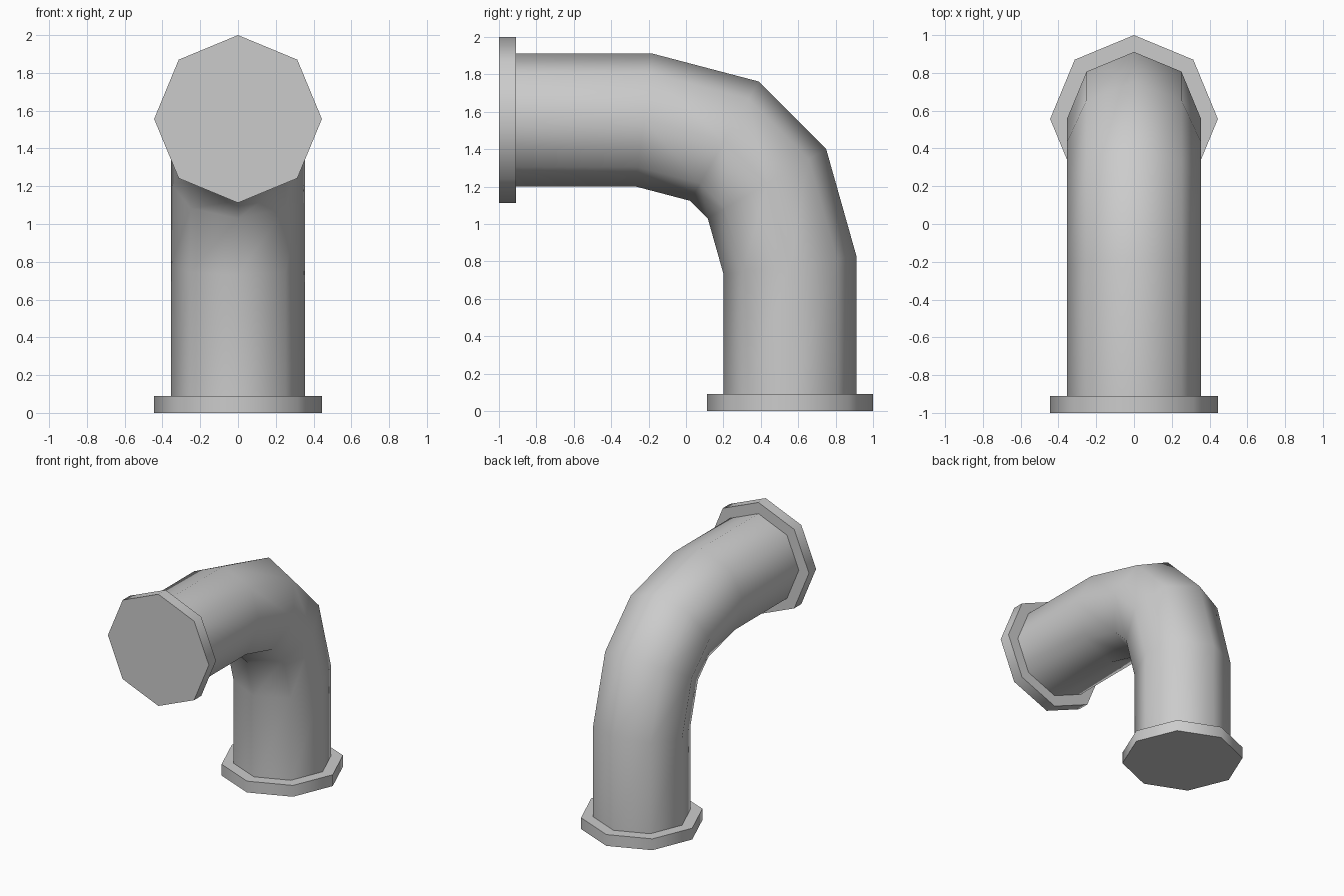
import bpy
import bmesh
from math import sin, cos, pi, radians
from mathutils import Vector

SIDES = 8
PIPE_R = 0.355
FLANGE_R = 0.444
FLANGE_T = 0.09
AXIS_Y, AXIS_Z = 0.556, 1.556   # centre lines of the upright and level runs

cube = bpy.data.objects.get("Cube")
if cube:
    bpy.data.objects.remove(cube, do_unlink=True)

grey = bpy.data.materials.new("grey metal")
grey.use_nodes = True
colour = (0.6, 0.6, 0.6, 1)
grey.diffuse_color = colour
grey.node_tree.nodes["Principled BSDF"].inputs["Base Color"].default_value = colour


def finish(obj):
    obj.data.materials.append(grey)
    bpy.ops.object.select_all(action='DESELECT')
    obj.select_set(True)
    bpy.context.view_layer.objects.active = obj
    bpy.ops.object.shade_smooth_by_angle(angle=radians(60))


def flange(name, location, rotation):
    bpy.ops.mesh.primitive_cylinder_add(vertices=SIDES, radius=FLANGE_R, depth=FLANGE_T,
                                        location=location, rotation=rotation)
    obj = bpy.context.object
    obj.name = name
    finish(obj)


# Elbow pipe: mitred rings swept along the bent centre line
path = [Vector((0, y, z)) for y, z in (
    (AXIS_Y, FLANGE_T / 2), (AXIS_Y, 0.78), (0.433, 1.215),
    (0.205, 1.443), (-0.225, AXIS_Z), (FLANGE_T / 2 - 1, AXIS_Z))]
bm = bmesh.new()
rings = []
for i, centre in enumerate(path):
    before = (centre - path[i - 1]).normalized() if i else None
    after = (path[i + 1] - centre).normalized() if i < len(path) - 1 else before
    before = before or after
    tangent = (before + after).normalized()
    stretch = 1 / tangent.dot(after)
    outward = Vector((0, tangent.z, -tangent.y)) * stretch
    rings.append([bm.verts.new(centre + PIPE_R * (Vector((cos(a), 0, 0)) + outward * sin(a)))
                  for a in (2 * pi * k / SIDES for k in range(SIDES))])
for low, high in zip(rings, rings[1:]):
    for k in range(SIDES):
        n = (k + 1) % SIDES
        bm.faces.new((low[k], low[n], high[n], high[k]))
bm.faces.new(rings[0])
bm.faces.new(rings[-1])
bmesh.ops.recalc_face_normals(bm, faces=bm.faces)
mesh = bpy.data.meshes.new("elbow_pipe")
bm.to_mesh(mesh)
bm.free()
pipe = bpy.data.objects.new("elbow_pipe", mesh)
bpy.context.collection.objects.link(pipe)
finish(pipe)

# End flanges
flange("bottom_flange", (0, AXIS_Y, FLANGE_T / 2), (0, 0, 0))
flange("front_flange", (0, FLANGE_T / 2 - 1, AXIS_Z), (pi / 2, 0, 0))
